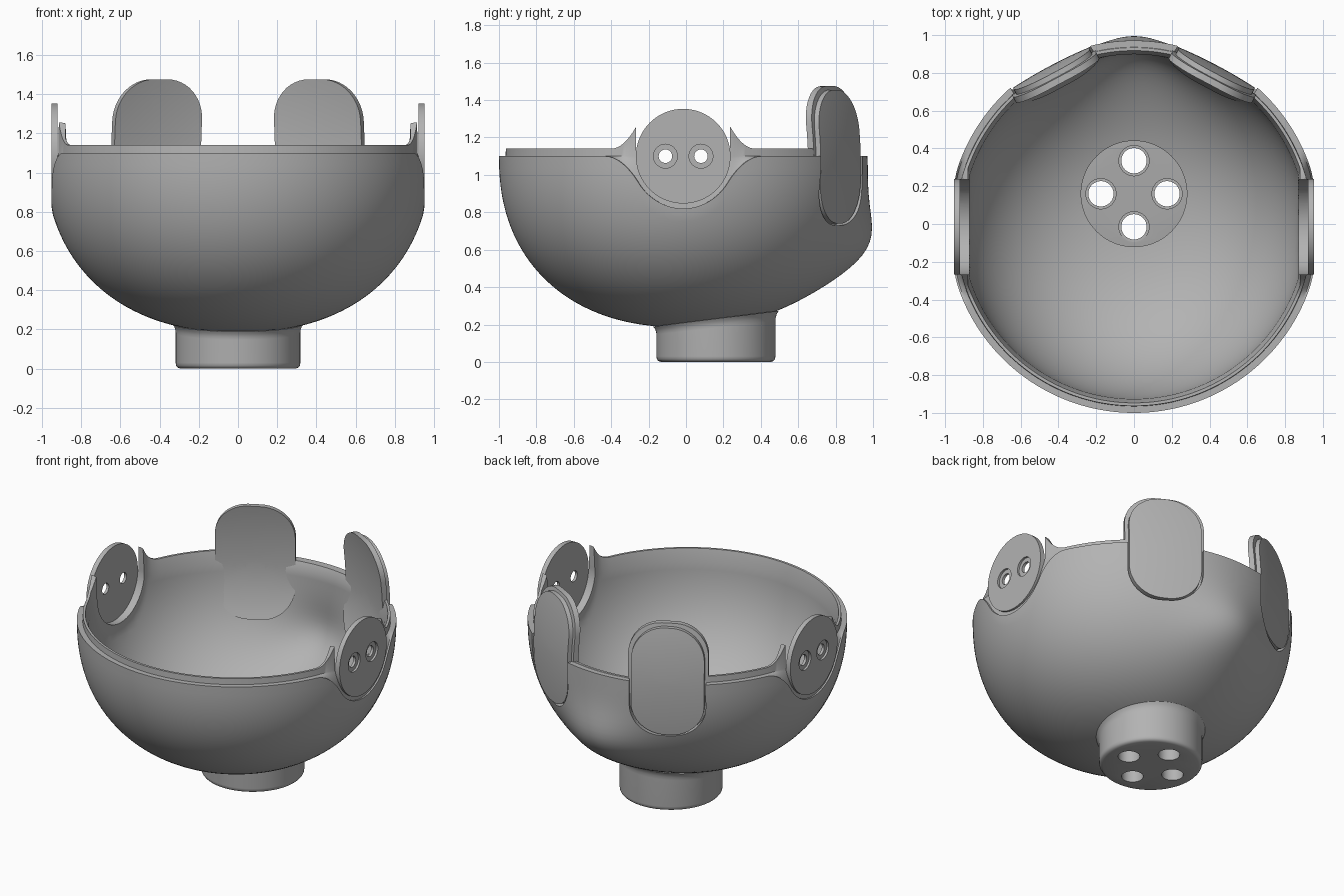
import bpy, bmesh, math
from mathutils import Vector, Matrix

cube = bpy.data.objects.get("Cube")
if cube:
    bpy.data.objects.remove(cube, do_unlink=True)

grey = bpy.data.materials.new("plain grey")
grey.use_nodes = True
grey.diffuse_color = (0.45, 0.45, 0.45, 1)
grey.node_tree.nodes["Principled BSDF"].inputs["Base Color"].default_value = grey.diffuse_color

CY = -0.015          # middle of the bowl and the side discs
RIM = 1.1            # height of the outer rim
NECK_Y = 0.16
FULL = 2.25          # roundness of the bowl profile, 2 being an ellipse


def finish(name, bm):
    bmesh.ops.recalc_face_normals(bm, faces=bm.faces[:])
    mesh = bpy.data.meshes.new(name)
    bm.to_mesh(mesh)
    bm.free()
    mesh.materials.append(grey)
    ob = bpy.data.objects.new(name, mesh)
    bpy.context.collection.objects.link(ob)
    return ob


def select(ob):
    bpy.ops.object.select_all(action='DESELECT')
    ob.select_set(True)
    bpy.context.view_layer.objects.active = ob


def smooth(ob):
    select(ob)
    bpy.ops.object.shade_smooth_by_angle(angle=math.radians(32))


def cut(ob, cutters):
    for c in cutters:
        mod = ob.modifiers.new("cut", 'BOOLEAN')
        mod.object, mod.operation, mod.solver = c, 'DIFFERENCE', 'EXACT'
        select(ob)
        bpy.ops.object.modifier_apply(modifier=mod.name)
        bpy.data.objects.remove(c, do_unlink=True)


def cylinder(name, start, end, r, segs=64):
    a, b = Vector(start), Vector(end)
    turn = (b - a).to_track_quat('Z', 'Y').to_matrix().to_4x4()
    bm = bmesh.new()
    bmesh.ops.create_cone(bm, cap_ends=True, segments=segs, radius1=r, radius2=r,
                          depth=(b - a).length, matrix=Matrix.Translation((a + b) / 2) @ turn)
    return finish(name, bm)


def box(name, centre, size):
    bm = bmesh.new()
    bmesh.ops.create_cube(bm, size=1, matrix=Matrix.Translation(centre) @ Matrix.Diagonal((*size, 1)))
    return finish(name, bm)


def skin(bm, rings):
    """Join each ring of points to the next with quads; return the vertex rings."""
    vs = [[bm.verts.new(p) for p in ring] for ring in rings]
    n = len(vs[0])
    for a, b in zip(vs, vs[1:]):
        for j in range(n):
            bm.faces.new((a[j], a[(j + 1) % n], b[(j + 1) % n], b[j]))
    return vs


# Rim heights dip around each side disc, while the lip rises into a horn
def outer_top(v):
    if v < 0.25:
        return RIM - math.sqrt(0.28 ** 2 - v * v)
    return RIM - 0.126 * (max(0, 0.42 - v) / 0.17) ** 2


def lip_top(v):
    return 1.14 + 0.12 * min(1, max(0, 0.4 - v) / 0.14) ** 2


def shell(phi, r, z, limit):
    x, y = r * math.cos(phi), r * math.sin(phi)
    if y > 0:    # soft swelling low on the back
        y += 0.115 * math.exp(-(x / 0.3) ** 2 - ((z - 0.6) / 0.23) ** 2)
    return (max(-limit, min(limit, x)), y + CY, z)


def bowl_section(phi):
    v = abs(0.985 * math.sin(phi))
    back = math.sin(phi) > 0.9      # plain rim without a lip between the pads

    def arc(r, depth, top, limit):
        high = math.acos(((RIM - top) / depth) ** (FULL / 2))
        for i in range(33):
            a = 0.05 + (high - 0.05) * i / 32
            yield shell(phi, r * math.sin(a) ** (2 / FULL),
                        RIM - depth * max(0, math.cos(a)) ** (2 / FULL), limit)

    top = outer_top(v)
    pts = list(arc(0.985, 0.915, top, 0.95))
    for i in range(7):              # recessed wall between ledge and lip
        k = i / 6
        z = top + (RIM - top) * k
        slope = (1 - ((RIM - z) / 0.9) ** FULL) ** (1 / FULL)
        pts.append(shell(phi, (0.975 - 0.025 * k) * slope, z, 0.94 - 0.02 * k))
    high = RIM + 0.002 if back else lip_top(v)
    pts.append(shell(phi, 0.948, high, 0.915))
    pts.append(shell(phi, 0.932, high, 0.88))
    pts += reversed(list(arc(0.912, 0.85, 1.055, 0.87)))
    return pts


bm = bmesh.new()
sections = [bowl_section(2 * math.pi * (i + 0.5) / 360) for i in range(360)]
rings = skin(bm, list(zip(*sections)))
for j in range(360):                # close the last row onto the first
    k = (j + 1) % 360
    bm.faces.new((rings[-1][j], rings[-1][k], rings[0][k], rings[0][j]))
bowl = finish("bowl", bm)


# Curved rounded plates standing at the back
def plate(name, side, half, z0, z1, d0, d1, low_bend):
    radius = 0.21
    az = math.radians(28)
    out = Vector((side * math.sin(az), math.cos(az), 0))
    along = Vector((math.cos(az), -side * math.sin(az), 0))
    mid, tall = (z0 + z1) / 2, (z1 - z0) / 2
    flat = tall - radius
    outline = []
    for q, (sx, sz) in enumerate(((1, 1), (-1, 1), (-1, -1), (1, -1))):
        for i in range(13):
            a = math.pi / 2 * (q + i / 12)
            outline.append((sx * (half - radius) + radius * math.cos(a),
                            sz * flat + radius * math.sin(a)))
        if q % 2:    # extra points along the straight sides
            outline += [(sx * half, sz * flat * (1 - i / 4)) for i in range(1, 8)]

    def place(u, h, d):
        z = mid + h
        bend = 0.25 if z > 1.05 else low_bend
        return along * u + out * (d - bend * (z - 1.05) ** 2 - 0.2 * u * u) + Vector((0, 0, z))

    scales = [0.05, 0.25, 0.5, 0.75, 0.9, 1]
    bm = bmesh.new()
    rings = skin(bm, [[place(u * s, h * s, d) for u, h in outline]
                      for d, order in ((d0, scales), (d1, scales[::-1])) for s in order])
    bm.faces.new(rings[0])
    bm.faces.new(rings[-1])
    return finish(name, bm)


for side, word in ((1, "left"), (-1, "right")):
    # Back pad on its flange, set in a pocket of the bowl
    cut(bowl, [plate("pad_cutter", side, 0.238, 0.73, 1.47, 0.89, 1.15, 0.2)])
    smooth(plate("back_flange_" + word, side, 0.25, 0.715, 1.475, 0.885, 0.92, 0.6))
    smooth(plate("back_pad_" + word, side, 0.228, 0.74, 1.455, 0.885, 0.948, 0.2))

    # Side disc in a round notch, with two counterbored holes
    cut(bowl, [cylinder("notch_cutter", (side * 0.8, CY, RIM), (side * 1.1, CY, RIM), 0.252, 96),
               box("slot_cutter", (side * 0.95, CY, RIM + 0.2), (0.3, 0.503, 0.4))])
    disc = cylinder("side_disc_" + word, (side * 0.92, CY, RIM), (side * 0.952, CY, RIM), 0.253, 96)
    for y in (CY - 0.095, CY + 0.095):
        cut(disc, [cylinder("hole_cutter", (side * 0.8, y, RIM), (side * 1.1, y, RIM), 0.036, 32),
                   cylinder("bore_cutter", (side * 0.938, y, RIM), (side * 1.1, y, RIM), 0.064, 32)])
    smooth(disc)

# Round opening in the bowl floor, filled by the neck
cut(bowl, [cylinder("floor_cutter", (0, NECK_Y, 0), (0, NECK_Y, 0.6), 0.28, 96)])
smooth(bowl)

# Neck with a rounded foot and a tilted top that blends into the bowl
bm = bmesh.new()
rows = []
for r, z, tilt in ((0.295, 0, 0), (0.308, 0.005, 0), (0.316, 0.015, 0), (0.318, 0.03, 0),
                   (0.318, 0.182, 0.11), (0.32, 0.2, 0.12), (0.326, 0.217, 0.125),
                   (0.336, 0.231, 0.125), (0.27, 0.236, 0.125)):
    angles = [2 * math.pi * i / 96 for i in range(96)]
    rows.append([(r * math.cos(a), NECK_Y + r * math.sin(a), z + tilt * r * math.sin(a)) for a in angles])
rings = skin(bm, rows)
bm.faces.new(rings[0])
bm.faces.new(rings[-1])
neck = finish("neck", bm)
for dx, dy in ((0, 1), (0, -1), (1, 0), (-1, 0)):
    x, y = dx * 0.175, NECK_Y + dy * 0.175
    cut(neck, [cylinder("screw_cutter", (x, y, -0.1), (x, y, 0.5), 0.067, 40),
               cylinder("sink_cutter", (x, y, 0.2), (x, y, 0.5), 0.08, 40)])
smooth(neck)
